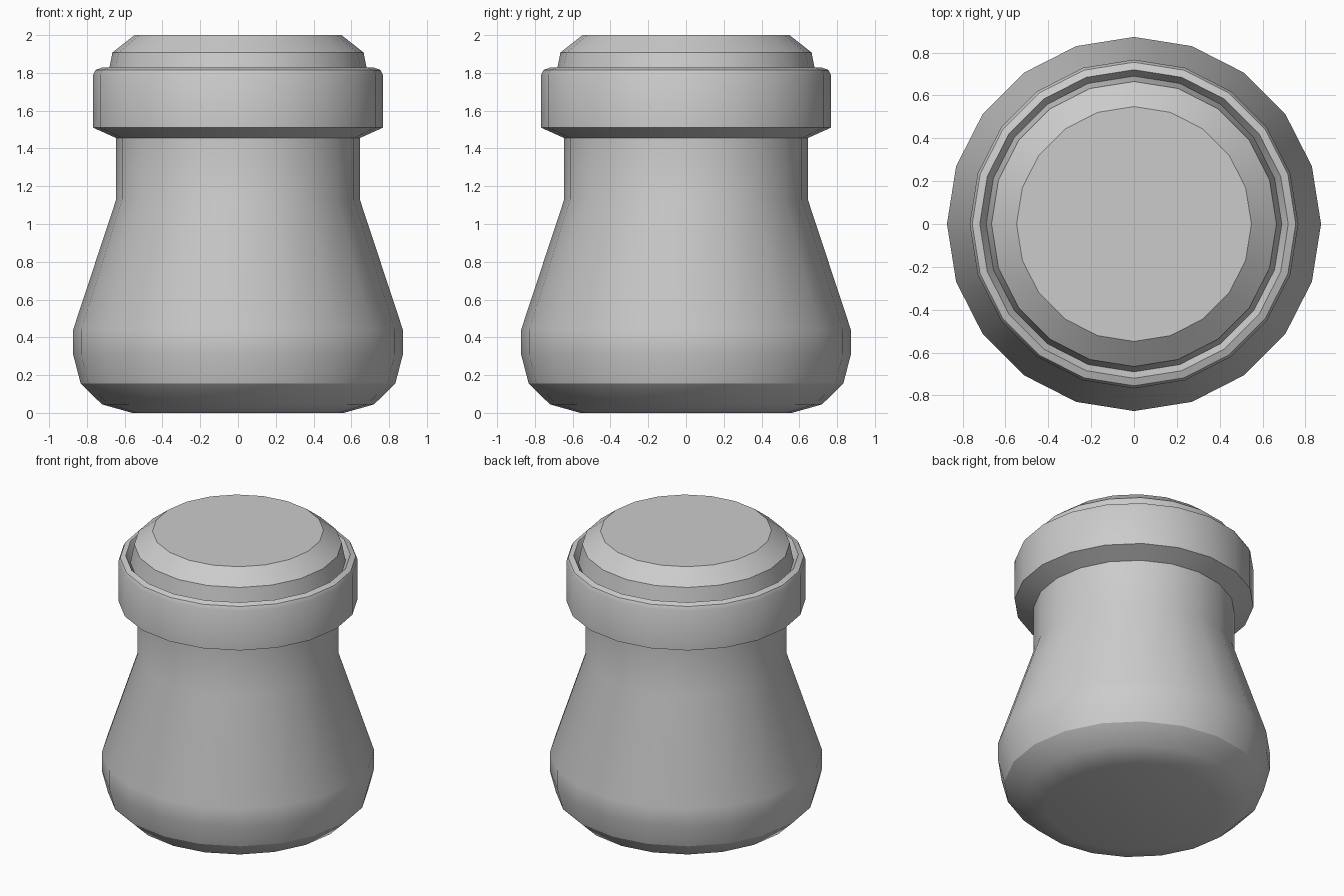
import bpy, bmesh
from math import radians, cos, sin, pi

if "Cube" in bpy.data.objects:
    bpy.data.objects.remove(bpy.data.objects["Cube"])

SIDES = 20


def lathe(name, profile, cap_bottom=True, cap_top=True):
    """Revolve an (r, z) profile listed from bottom outwards to top."""
    bm = bmesh.new()
    rings = [[bm.verts.new((r * cos(2 * pi * i / SIDES), r * sin(2 * pi * i / SIDES), z))
              for i in range(SIDES)] for r, z in profile]
    for a, b in zip(rings, rings[1:]):
        for i in range(SIDES):
            j = (i + 1) % SIDES
            bm.faces.new((a[i], a[j], b[j], b[i]))
    if cap_bottom:
        bm.faces.new(rings[0][::-1])
    if cap_top:
        bm.faces.new(rings[-1])
    mesh = bpy.data.meshes.new(name)
    bm.to_mesh(mesh)
    bm.free()
    obj = bpy.data.objects.new(name, mesh)
    bpy.context.collection.objects.link(obj)
    bpy.ops.object.select_all(action='DESELECT')
    obj.select_set(True)
    bpy.context.view_layer.objects.active = obj
    bpy.ops.object.shade_smooth_by_angle(angle=radians(30))
    return obj


# Bulbous jar body with straight neck
lathe("jar_body", [(0.56, 0), (0.72, 0.045), (0.833, 0.155), (0.873, 0.31),
                   (0.873, 0.44), (0.645, 1.13), (0.645, 1.455)], cap_top=False)

# Thick rim collar, rolling inwards into a groove around the stopper
lathe("rim_collar", [(0.645, 1.455), (0.767, 1.51), (0.767, 1.79), (0.755, 1.815),
                     (0.72, 1.828), (0.69, 1.78)], cap_bottom=False, cap_top=False)

# Stopper with chamfered top
lathe("stopper", [(0.69, 1.78), (0.665, 1.908), (0.548, 2.0)], cap_bottom=False)
